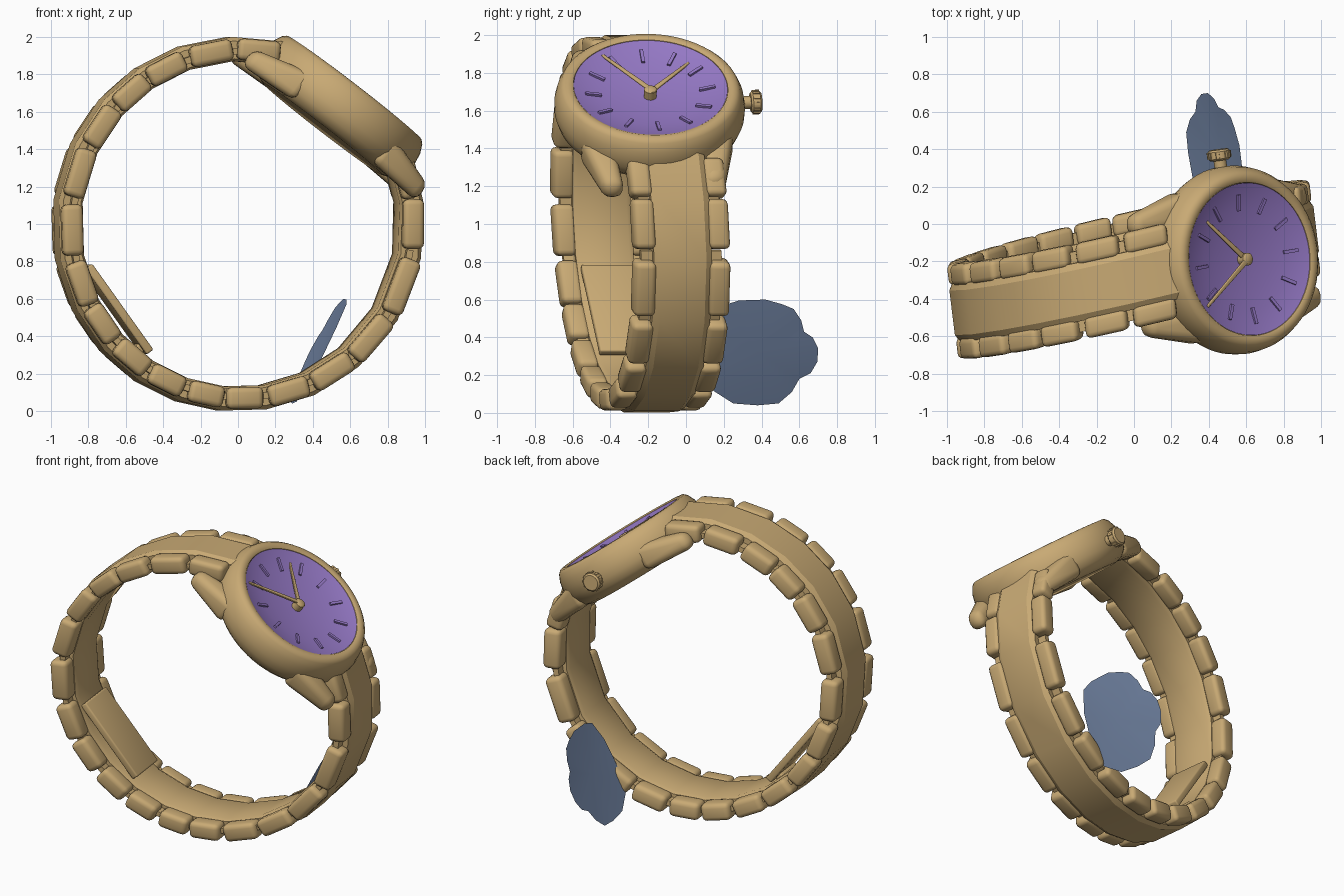
import bpy, bmesh, math
from mathutils import Matrix, Vector

cube = bpy.data.objects.get("Cube")
if cube:
    bpy.data.objects.remove(cube, do_unlink=True)


def material(name, rgb):
    m = bpy.data.materials.new(name)
    m.use_nodes = True
    m.diffuse_color = (*rgb, 1)
    m.node_tree.nodes["Principled BSDF"].inputs["Base Color"].default_value = (*rgb, 1)
    return m


GOLD = material("warm gold", (0.58, 0.40, 0.175))
PURPLE = material("violet dial", (0.30, 0.19, 0.56))
BLUE = material("slate blue", (0.18, 0.25, 0.40))

T = Matrix.Translation


def rot(degrees, axis):
    return Matrix.Rotation(math.radians(degrees), 4, axis)


# Frames: the leaning bracelet ring, and the tilted case whose x runs lug to lug
LEAN = Matrix.Identity(4)
LEAN[1][0] = 0.105
LEAN[1][2] = -0.055
BAND = T((0, -0.243, 1)) @ rot(7, 'Z') @ LEAN
CASE = T((0.622, -0.187, 1.73)) @ rot(4, 'Z') @ rot(37.7, 'Y') @ rot(5, 'Z')


def finish(bm, name, mat, frame, angle=40):
    bmesh.ops.recalc_face_normals(bm, faces=bm.faces)
    bm.transform(frame)
    mesh = bpy.data.meshes.new(name)
    bm.to_mesh(mesh)
    bm.free()
    mesh.materials.append(mat)
    obj = bpy.data.objects.new(name, mesh)
    bpy.context.collection.objects.link(obj)
    bpy.ops.object.select_all(action='DESELECT')
    obj.select_set(True)
    bpy.context.view_layer.objects.active = obj
    bpy.ops.object.shade_smooth_by_angle(angle=math.radians(angle))


def add_box(bm, size, matrix, bevel=0.0, taper=None):
    """Rounded box; taper = (y scale, z scale, y shift, z shift) of the +x end."""
    part = bmesh.new()
    bmesh.ops.create_cube(part, size=1)
    for v in part.verts:
        v.co = Vector((v.co.x * size[0], v.co.y * size[1], v.co.z * size[2]))
        if taper and v.co.x > 0:
            v.co.y = v.co.y * taper[0] + taper[2]
            v.co.z = v.co.z * taper[1] + taper[3]
    if bevel:
        bmesh.ops.bevel(part, geom=part.edges[:], offset=bevel, segments=3,
                        profile=0.5, affect='EDGES')
    part.transform(matrix)
    temp = bpy.data.meshes.new("temp")
    part.to_mesh(temp)
    part.free()
    bm.from_mesh(temp)
    bpy.data.meshes.remove(temp)


def lathe(name, profile, mat, frame, steps=64, angle=40):
    bm = bmesh.new()
    verts = [bm.verts.new((r, 0, z)) for r, z in profile]
    edges = [bm.edges.new(p) for p in zip(verts, verts[1:])]
    bmesh.ops.spin(bm, geom=verts + edges, axis=(0, 0, 1), cent=(0, 0, 0),
                   angle=math.tau, steps=steps)
    bmesh.ops.remove_doubles(bm, verts=bm.verts, dist=0.0005)
    finish(bm, name, mat, frame, angle)


# Bracelet: link angles run clockwise from the lower lugs to the upper ones
LINKS = [15, 0, -21, -41, -58, -74, -89, -102, -116, -130, -145, -160, -178,
         -197, -214, -229, -243, -259, -275]


def ring_point(degrees, radius, y):
    a = math.radians(degrees)
    return Vector((radius * math.cos(a), y, radius * math.sin(a)))


joints = [22] + [(a + b) / 2 for a, b in zip(LINKS, LINKS[1:])] + [-283]

# Wide centre band, a rounded rectangle swept round the joints
bm = bmesh.new()
section = [(0.872, -0.13), (0.885, -0.155), (0.98, -0.155), (1.002, -0.12),
           (1.002, 0.12), (0.98, 0.155), (0.885, 0.155), (0.872, 0.13)]
rings = [[bm.verts.new(ring_point(a, r, y)) for r, y in section] for a in joints]
for one, two in zip(rings, rings[1:]):
    for i in range(len(section)):
        j = (i + 1) % len(section)
        bm.faces.new((one[i], one[j], two[j], two[i]))
bm.faces.new(rings[0])
bm.faces.new(rings[-1])
finish(bm, "centre_band", GOLD, BAND, 30)

# Rows of small rounded side links, with a pin through each joint
for side, name in ((-1, "front_side_links"), (1, "back_side_links")):
    bm = bmesh.new()
    for i, a in enumerate(LINKS):
        length = 0.93 * math.radians(joints[i] - joints[i + 1]) - 0.027
        add_box(bm, (0.115, 0.115, length),
                T(ring_point(a, 0.93, side * 0.198)) @ rot(-a, 'Y'), 0.03)
    for a in joints[1:-1]:
        add_box(bm, (0.035, 0.07, 0.06),
                T(ring_point(a, 0.925, side * 0.18)) @ rot(-a, 'Y'))
    finish(bm, name, GOLD, BAND, 50)

# Folding clasp on the inside of the band
bm = bmesh.new()
clasp = T((-0.66, 0, -0.455)) @ rot(53.7, 'Y')
add_box(bm, (0.57, 0.28, 0.045), clasp, 0.01)
add_box(bm, (0.05, 0.2, 0.09), clasp @ T((0.24, 0, -0.05)), 0.01)
add_box(bm, (0.05, 0.22, 0.07), clasp @ T((-0.24, 0, -0.03)), 0.01)
finish(bm, "clasp", GOLD, BAND)

# Case with a full rounded side and a broad bezel
lathe("case", [(0, -0.28), (0.40, -0.28), (0.45, -0.262), (0.485, -0.225),
               (0.503, -0.175), (0.505, -0.12), (0.495, -0.065), (0.474, -0.02),
               (0.455, -0.002), (0.425, 0), (0.41, -0.008), (0.406, -0.05),
               (0.2, -0.11), (0, -0.11)], GOLD, CASE)

# Shallow dished dial
lathe("dial", [(0.408, -0.01), (0.36, -0.027), (0.28, -0.045), (0.19, -0.058),
               (0.1, -0.066), (0, -0.07)], PURPLE, CASE)

# Hour markers
bm = bmesh.new()
for i in range(12):
    add_box(bm, (0.088, 0.018, 0.018),
            rot(30 * i, 'Z') @ T((0.305, 0, -0.036)) @ rot(-11, 'Y'))
finish(bm, "hour_markers", PURPLE, CASE)

# Hands and their hub
for name, angle, length, height in (("minute_hand", 214, 0.38, -0.022),
                                    ("hour_hand", 134, 0.33, -0.038)):
    bm = bmesh.new()
    add_box(bm, (length + 0.03, 0.03, 0.013),
            rot(angle, 'Z') @ T((length / 2 - 0.015, 0, height)), 0.004,
            (0.5, 1, 0, 0))
    finish(bm, name, GOLD, CASE)
lathe("hand_hub", [(0, -0.075), (0.034, -0.075), (0.034, -0.022), (0.022, -0.013), (0, -0.013)],
      GOLD, CASE, 24)

# Four tapered lugs that lean in towards the band
for end, end_name in ((1, "lower"), (-1, "upper")):
    flip = Matrix.Diagonal((end, 1, 1, 1))
    for side, side_name in ((-1, "front"), (1, "back")):
        bm = bmesh.new()
        add_box(bm, (0.33, 0.18, 0.18),
                flip @ Matrix.Diagonal((1, side, 1, 1)) @ T((0.43, 0.325, -0.18)),
                0.045, (0.6, 0.6, -0.055, -0.055))
        finish(bm, f"{end_name}_{side_name}_lug", GOLD, CASE, 50)

# Crown: stem and fluted knob
CROWN = CASE @ T((0, 0.46, -0.145)) @ rot(-90, 'X')
lathe("crown_stem", [(0, 0), (0.034, 0), (0.034, 0.09), (0, 0.09)], GOLD, CROWN, 20)
lathe("crown_knob", [(0, 0.08), (0.05, 0.08), (0.06, 0.09), (0.06, 0.128),
                     (0.05, 0.138), (0, 0.138)], GOLD, CROWN, 24, 20)
bm = bmesh.new()
for i in range(12):
    add_box(bm, (0.01, 0.014, 0.036), rot(30 * i, 'Z') @ T((0.06, 0, 0.109)))
finish(bm, "crown_flutes", GOLD, CROWN)

# Thin lobed petal beside the band, leaning outwards
outline = [(0.11, 0.2), (0.12, 0.32), (0.14, 0.45), (0.2, 0.57), (0.28, 0.595),
           (0.42, 0.6), (0.51, 0.575), (0.57, 0.55), (0.61, 0.49), (0.625, 0.43),
           (0.67, 0.4), (0.7, 0.34), (0.695, 0.27), (0.66, 0.21), (0.6, 0.18),
           (0.56, 0.11), (0.49, 0.05), (0.38, 0.04), (0.25, 0.05), (0.14, 0.12)]
bm = bmesh.new()


def petal_vert(y, z):
    return bm.verts.new((0.3 + 0.5 * (z - 0.05) - 0.14 * (y - 0.34), y, z))


hub = petal_vert(0.38, 0.32)
hub.co.x += 0.02
rim = [petal_vert(y, z) for y, z in outline]
for a, b in zip(rim, rim[1:] + rim[:1]):
    bm.faces.new((hub, a, b))
finish(bm, "petal", BLUE, Matrix.Identity(4))
